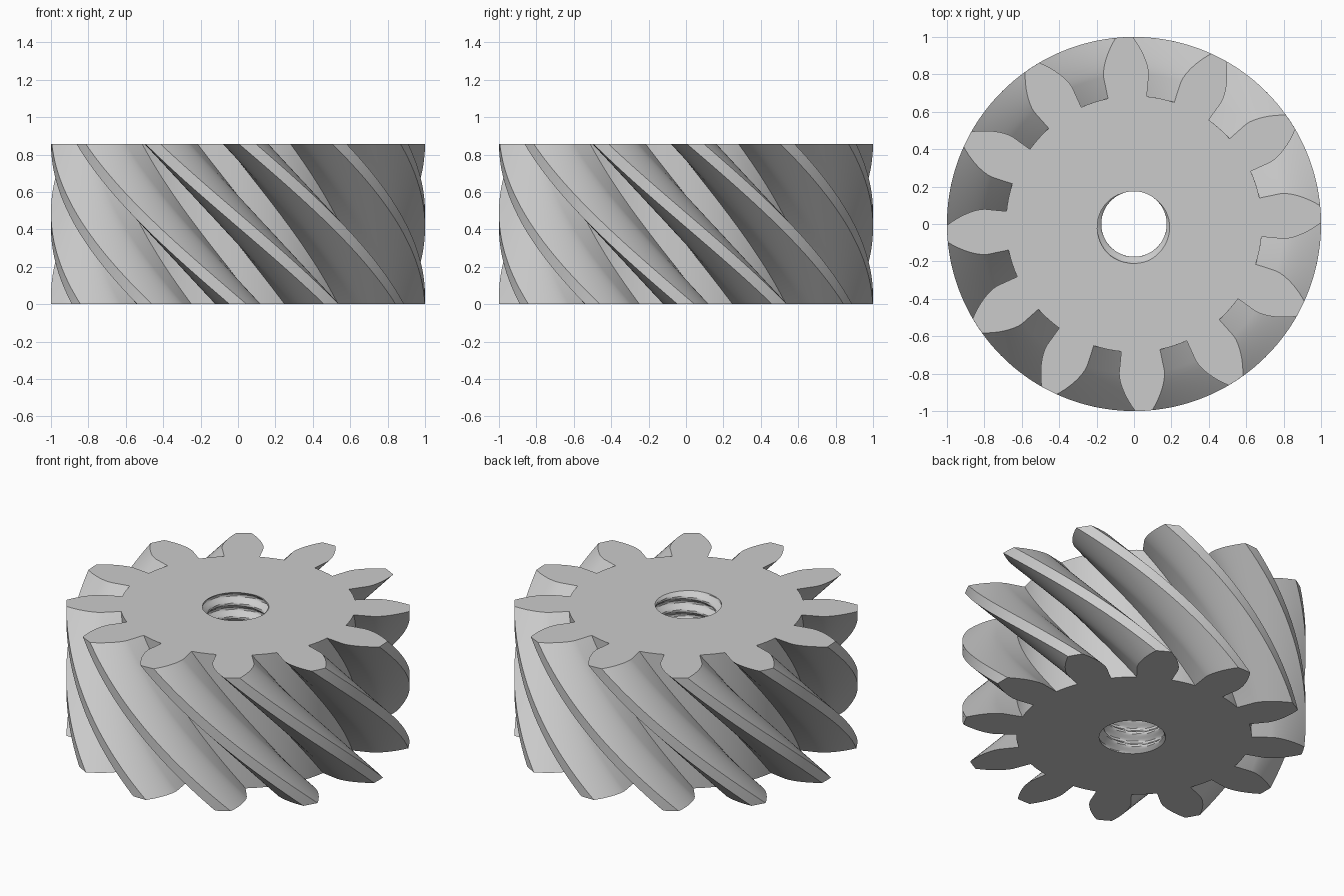
import bpy, bmesh, math

TEETH, HEIGHT = 12, 0.855
TWIST = math.radians(57)          # teeth lean this far from top to bottom
TIP_R, BASE_R, ROOT_R = 1.0, 0.80, 0.685
HALF = math.radians(8.7)          # half tooth angle at the base circle
PHASE = math.radians(3)           # tooth position on the top face
TURNS, BORE_R, THREAD_DEPTH = 10, 0.175, 0.036

cube = bpy.data.objects.get("Cube")
if cube:
    bpy.data.objects.remove(cube, do_unlink=True)


def involute(r):
    a = math.acos(min(1.0, BASE_R / r))
    return math.tan(a) - a


def tooth_profile():
    """(radius, angle) pairs for one tooth and the gap after it."""
    radii = [BASE_R + (TIP_R - BASE_R) * i / 8 for i in range(9)]
    flank = [(ROOT_R, HALF)] + [(r, HALF - involute(r)) for r in radii]
    rising = [(r, -a) for r, a in flank]
    falling = flank[::-1]
    gap = 2 * math.pi / TEETH - 2 * HALF
    floor = [(ROOT_R, HALF + gap * i / 4) for i in range(1, 4)]
    return rising + [(TIP_R, 0)] + falling + floor


def add_ring(bm, points, z):
    return [bm.verts.new((r * math.cos(a), r * math.sin(a), z)) for r, a in points]


def add_wall(bm, rings):
    for low, high in zip(rings, rings[1:]):
        n = len(low)
        for i in range(n):
            j = (i + 1) % n
            bm.faces.new((low[i], low[j], high[j], high[i]))


def thread_radius(angle, z):
    """Trapezoid thread wave, deepest near the front of the top rim."""
    turn = (angle + math.pi / 1.8) / (2 * math.pi) - (z - HEIGHT) * TURNS / HEIGHT
    wave = abs((turn % 1) * 2 - 1)
    return BORE_R + THREAD_DEPTH * min(1, max(0, 1.5 * wave - 0.25))


bm = bmesh.new()

# Helical teeth
outline = [(r, a + PHASE + 2 * math.pi * k / TEETH)
           for k in range(TEETH) for r, a in tooth_profile()]
LAYERS = 40
teeth_rings = []
for k in range(LAYERS + 1):
    t = k / LAYERS
    teeth_rings.append(add_ring(bm, [(r, a + TWIST * (1 - t)) for r, a in outline], HEIGHT * t))
add_wall(bm, teeth_rings)

# Threaded bore
bore_rings = []
STEPS, SIDES = TURNS * 12, 48
for k in range(STEPS + 1):
    z = HEIGHT * k / STEPS
    angles = [2 * math.pi * i / SIDES for i in range(SIDES)]
    bore_rings.append(add_ring(bm, [(thread_radius(a, z), a) for a in angles], z))
add_wall(bm, bore_rings)

# Flat end faces between teeth and bore
for end in (0, -1):
    edges = []
    for ring in (teeth_rings[end], bore_rings[end]):
        edges += [bm.edges.get((v, ring[i - 1])) for i, v in enumerate(ring)]
    bmesh.ops.triangle_fill(bm, use_beauty=True, edges=edges)
bmesh.ops.recalc_face_normals(bm, faces=bm.faces)

mesh = bpy.data.meshes.new("helical_gear")
bm.to_mesh(mesh)
bm.free()
gear = bpy.data.objects.new("helical_gear", mesh)
bpy.context.collection.objects.link(gear)

# Plain grey metal
grey = bpy.data.materials.new("plain_grey")
grey.use_nodes = True
colour = (0.6, 0.6, 0.6, 1)
grey.diffuse_color = colour
grey.node_tree.nodes["Principled BSDF"].inputs["Base Color"].default_value = colour
mesh.materials.append(grey)

bpy.ops.object.select_all(action='DESELECT')
gear.select_set(True)
bpy.context.view_layer.objects.active = gear
bpy.ops.object.shade_smooth_by_angle(angle=math.radians(25))
